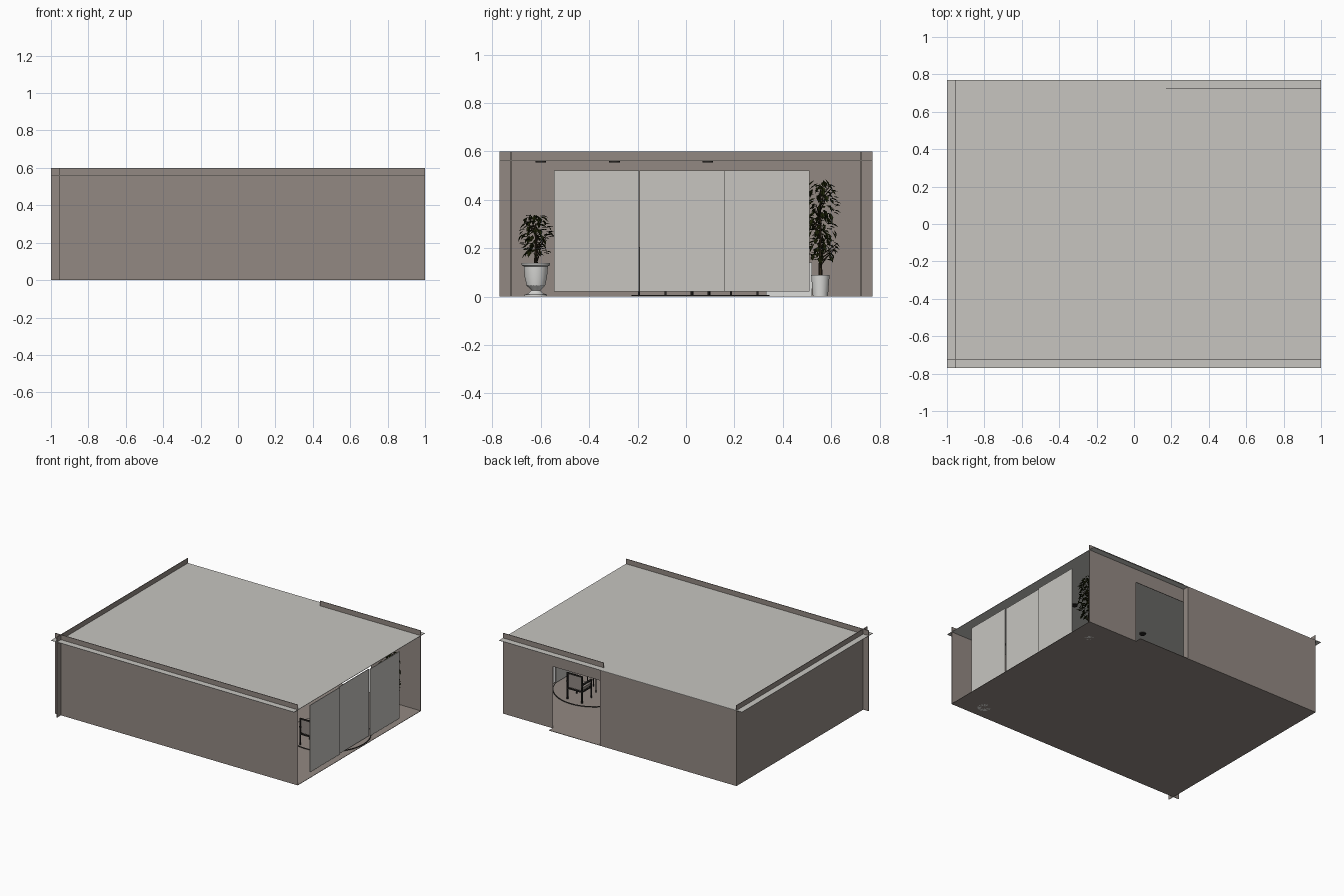
import bpy, bmesh, math, random
from mathutils import Vector, Matrix

random.seed(4)
old = bpy.data.objects.get("Cube")
if old:
    bpy.data.objects.remove(old)


def material(name, r, g, b):
    m = bpy.data.materials.new(name)
    m.use_nodes = True
    m.diffuse_color = (r, g, b, 1)
    m.node_tree.nodes["Principled BSDF"].inputs["Base Color"].default_value = (r, g, b, 1)
    return m


TAUPE = material("taupe wall", .29, .25, .225)
FLOOR = material("floor tan", .29, .25, .225)
PALE = material("pale plaster", .57, .56, .53)
WHITE = material("white ceramic", .72, .72, .70)
LEAF = material("dark leaf green", .012, .016, .002)
BARK = material("dark bark", .03, .02, .01)
DARK = material("dark wood", .02, .018, .016)
CLOTH = material("seat cloth", .28, .25, .23)


def finish(name, bm, mat, smooth=False):
    bmesh.ops.recalc_face_normals(bm, faces=bm.faces)
    me = bpy.data.meshes.new(name)
    bm.to_mesh(me)
    bm.free()
    me.materials.append(mat)
    ob = bpy.data.objects.new(name, me)
    bpy.context.collection.objects.link(ob)
    if smooth:
        bpy.ops.object.select_all(action='DESELECT')
        bpy.context.view_layer.objects.active = ob
        ob.select_set(True)
        bpy.ops.object.shade_smooth_by_angle()
    return ob


def add_box(bm, lo, hi, spin=None):
    lo, hi = Vector(lo), Vector(hi)
    m = Matrix.Translation((lo + hi) / 2) @ Matrix.Diagonal((*(hi - lo), 1))
    bmesh.ops.create_cube(bm, size=1, matrix=(spin @ m) if spin else m)


def box(name, lo, hi, mat):
    bm = bmesh.new()
    add_box(bm, lo, hi)
    return finish(name, bm, mat)


def lathe(name, profile, x, y, mat, steps=32):
    bm = bmesh.new()
    vs = [bm.verts.new((x + r, y, z)) for r, z in profile]
    es = [bm.edges.new(p) for p in zip(vs, vs[1:])]
    bmesh.ops.spin(bm, geom=vs + es, cent=(x, y, 0), axis=(0, 0, 1),
                   angle=math.tau, steps=steps, use_duplicate=False)
    bmesh.ops.remove_doubles(bm, verts=bm.verts, dist=.0002)
    return finish(name, bm, mat, True)


# Shell: walls cross at the corners and rise above the ceiling
X, Y, H, IN, T = 1, .77, .6, .045, .004
CEIL, DOOR_H, DOOR_L, DOOR_R = .56, .46, .17, .59
YB = Y - IN
box("floor", (-X + IN, -YB, 0), (X, YB, .003), FLOOR)
box("floor_back_strip", (-X + IN, YB, 0), (DOOR_R, Y, .003), FLOOR)
box("ceiling", (-X, -Y, CEIL), (X, Y, CEIL + .003), PALE)
box("front_wall", (-X, -YB, 0), (X, -YB + T, H), TAUPE)
box("side_wall", (-X + IN, -Y, 0), (-X + IN + T, Y, H), TAUPE)
box("back_wall", (-X + IN, Y - T, 0), (DOOR_L, Y, CEIL), TAUPE)
box("door_side_wall", (DOOR_R, YB - T, 0), (X, YB, H), TAUPE)
box("door_header", (DOOR_L, YB - T, DOOR_H), (DOOR_R, YB, H), TAUPE)
box("door_jamb", (DOOR_L - T, YB - T, 0), (DOOR_L, Y, CEIL), TAUPE)

# Three hanging screens on the open side
for i in range(3):
    y0 = -.545 + i * .352
    x0 = .97 - .008 * (i % 2)
    box(f"screen_{i + 1}", (x0, y0, .022), (x0 + .005, y0 + .351, .52), PALE)

# Recessed ceiling lights
for x in (-.6, 0, .6):
    for y in (-.6, -.295, .09):
        bm = bmesh.new()
        bmesh.ops.create_cone(bm, cap_ends=True, segments=24, radius1=.022, radius2=.022,
                              depth=.006, matrix=Matrix.Translation((x, y, CEIL - .003)))
        finish("ceiling_light", bm, DARK)

# Round rug with a dark border, and the table on it
CX, CY = .71, .06
lathe("rug", [(0, .006), (.28, .006), (.28, .003)], CX, CY, FLOOR, 48)
lathe("rug_border", [(.278, .007), (.285, .007), (.285, .003)], CX, CY, DARK, 48)
lathe("table_top", [(0, .142), (.075, .142), (.075, .15), (0, .15)], CX, CY, CLOTH)
lathe("table_edge", [(.075, .141), (.079, .141), (.079, .151), (.075, .151)], CX, CY, DARK)
bm = bmesh.new()
for k in range(4):
    spin = Matrix.Translation((CX, CY, 0)) @ Matrix.Rotation(k * math.pi / 2 + .78, 4, 'Z')
    add_box(bm, (.045, -.004, .006), (.053, .004, .142), spin)
finish("table_legs", bm, DARK)


# Armchairs facing the table
def armchair(name, x, y, turn):
    spin = Matrix.Translation((x, y, .006)) @ Matrix.Rotation(turn, 4, 'Z')
    frame, pads = bmesh.new(), bmesh.new()
    for s in (-1, 1):
        for yy, top in ((-.055, .135), (.055, .2)):
            add_box(frame, (s * .06 - .004, yy - .004, 0), (s * .06 + .004, yy + .004, top), spin)
        add_box(frame, (s * .06 - .007, -.06, .13), (s * .06 + .007, .06, .138), spin)
        add_box(frame, (s * .06 - .004, -.055, .078), (s * .06 + .004, .055, .088), spin)
    for yy in (-.055, .055):
        add_box(frame, (-.06, yy - .004, .078), (.06, yy + .004, .088), spin)
    add_box(frame, (-.06, .051, .19), (.06, .059, .2), spin)
    add_box(pads, (-.055, -.055, .088), (.055, .05, .108), spin)
    add_box(pads, (-.055, .04, .108), (.055, .052, .19), spin)
    finish(name + "_frame", frame, DARK)
    finish(name + "_cushions", pads, CLOTH)


armchair("back_armchair", CX, CY + .18, 0)
armchair("front_armchair", CX, CY - .2, math.pi)

# Low white cabinet by the closed side
box("low_cabinet", (-.8, .33, .003), (-.3, .52, .14), WHITE)


# Potted plants: trunk, branches and folded leaves
def plant(name, x, y, base, trunk_top, lo, hi, radius, leaves):
    trunk, crown = bmesh.new(), bmesh.new()

    def limb(a, b, r):
        d = b - a
        m = Matrix.Translation((a + b) / 2) @ d.to_track_quat('Z', 'Y').to_matrix().to_4x4()
        bmesh.ops.create_cone(trunk, segments=6, radius1=r, radius2=r * .5,
                              depth=d.length, matrix=m)

    foot, fork = Vector((x, y, base)), Vector((x, y, trunk_top))
    limb(foot, fork, .009)
    limb(fork, Vector((x, y, hi - .03)), .005)
    for i in range(leaves):
        t = (i + .5) / leaves
        a = i * 2.4
        r = radius * math.sqrt(random.random()) * (.45 + .55 * math.sin(math.pi * (.12 + .8 * t)))
        p = Vector((x + r * math.cos(a), y + r * math.sin(a), lo + (hi - lo) * t))
        if i % 8 == 0:
            limb(Vector((x, y, max(base, p.z - .05))), p, .003)
        size = random.uniform(.026, .042)
        m = (Matrix.Translation(p) @ Matrix.Rotation(a, 4, 'Z')
             @ Matrix.Rotation(random.uniform(-.3, 1.1), 4, 'Y'))
        tail, tip, mid = Vector((-.5, 0, 0)), Vector((.5, 0, -.1)), Vector((0, 0, -.05))
        for s in (-1, 1):
            edge = Vector((0, s * .27, .06))
            crown.faces.new([crown.verts.new(m @ (q * size)) for q in (tail, edge, tip, mid)])
    finish(name + "_trunk", trunk, BARK)
    finish(name + "_leaves", crown, LEAF)


PX, PY = .8, -.62
lathe("urn", [(0, 0), (.046, 0), (.046, .008), (.03, .014), (.018, .026), (.026, .034), (.038, .045),
              (.046, .08), (.05, .125), (.059, .13), (.059, .138), (.048, .138), (.045, .12), (0, .12)],
      PX, PY, WHITE)
plant("urn_plant", PX, PY, .12, .2, .17, .335, .072, 110)

QX, QY = .86, .555
lathe("tall_pot", [(0, 0), (.031, 0), (.038, .09), (.033, .09), (.032, .078), (0, .078)], QX, QY, WHITE)
plant("tall_plant", QX, QY, .078, .2, .15, .47, .085, 190)
